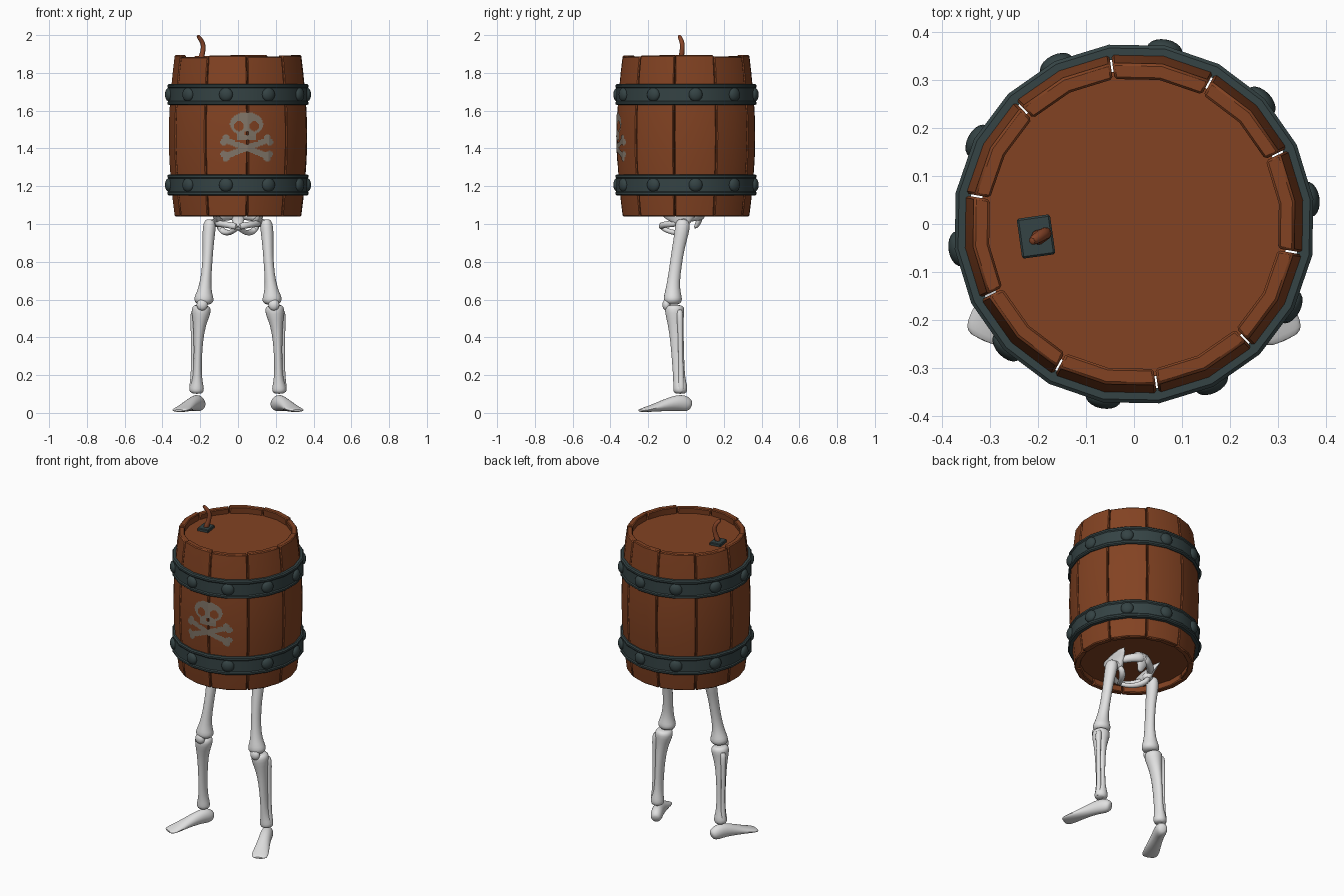
import bpy, bmesh, math
from mathutils import Vector, Matrix

if "Cube" in bpy.data.objects:
    bpy.data.objects.remove(bpy.data.objects["Cube"])

def material(name, rgb):
    m = bpy.data.materials.new(name)
    m.diffuse_color = (*rgb, 1)
    m.use_nodes = True
    m.node_tree.nodes["Principled BSDF"].inputs["Base Color"].default_value = m.diffuse_color
    return m

WOOD = material("brown wood", (0.225, 0.055, 0.016))
IRON = material("dark iron", (0.035, 0.056, 0.058))
BONE = material("bone white", (0.75, 0.75, 0.75))
PAINT = material("faded paint", (0.22, 0.18, 0.14))
FUSE = material("fuse brown", (0.25, 0.06, 0.022))

def finish(name, bm, mat, smooth=None, mirror=False, bevel=0, subsurf=False):
    bmesh.ops.recalc_face_normals(bm, faces=bm.faces)
    me = bpy.data.meshes.new(name)
    bm.to_mesh(me)
    bm.free()
    ob = bpy.data.objects.new(name, me)
    bpy.context.collection.objects.link(ob)
    me.materials.append(mat)
    if bevel:
        b = ob.modifiers.new("bevel", 'BEVEL')
        b.width, b.segments = bevel, 1
    if mirror:
        ob.modifiers.new("mirror", 'MIRROR').use_mirror_merge = False
    if subsurf:
        s = ob.modifiers.new("smooth", 'SUBSURF')
        s.levels = s.render_levels = 1
    if smooth:
        bpy.ops.object.select_all(action='DESELECT')
        ob.select_set(True)
        bpy.context.view_layer.objects.active = ob
        bpy.ops.object.shade_smooth_by_angle(angle=math.radians(smooth))
    return ob

def loft(name, pts, ref, mat=BONE, sides=12, mirror=True):
    """Tube through (x, y, z, half width, half depth) points."""
    bm = bmesh.new()
    P = [Vector(p[:3]) for p in pts]
    rings = []
    for i, p in enumerate(pts):
        t = (P[min(i + 1, len(P) - 1)] - P[max(i - 1, 0)]).normalized()
        s = t.cross(Vector(ref)).normalized()
        u = s.cross(t)
        rings.append([bm.verts.new(P[i] + s * p[3] * math.cos(k * math.tau / sides)
                                   + u * p[4] * math.sin(k * math.tau / sides)) for k in range(sides)])
    for a, b in zip(rings, rings[1:]):
        for k in range(sides):
            j = (k + 1) % sides
            bm.faces.new((a[k], a[j], b[j], b[k]))
    bm.faces.new(rings[0])
    bm.faces.new(rings[-1])
    return finish(name, bm, mat, 60, mirror, 0, True)

def polar(r, deg, z):
    a = math.radians(deg)
    return Vector((r * math.cos(a), r * math.sin(a), z))

PROFILE = [(1.04, .338), (1.12, .348), (1.22, .358), (1.34, .367), (1.465, .37),
           (1.59, .367), (1.71, .358), (1.81, .348), (1.89, .338)]

def barrel_r(z):
    for (z0, r0), (z1, r1) in zip(PROFILE, PROFILE[1:]):
        if z <= z1:
            return r0 + (r1 - r0) * (z - z0) / (z1 - z0)
    return PROFILE[-1][1]

# Barrel staves: ten bulging planks with tiny gaps and uneven tops
tops = [.004, -.004, .005, 0, -.005, .004, -.006, .002, -.004, .003]
for n in range(10):
    start = -10 + 36 * n
    bm = bmesh.new()
    grid = []
    for i, (z, r) in enumerate(PROFILE):
        zz = z + (tops[n] if i == len(PROFILE) - 1 else 0)
        angs = (start + .35, start + 18, start + 35.65)
        grid.append([bm.verts.new(polar(r, a, zz)) for a in angs] +
                    [bm.verts.new(polar(r - .034, a, zz)) for a in reversed(angs)])
    for a, b in zip(grid, grid[1:]):
        for k in range(6):
            j = (k + 1) % 6
            bm.faces.new((a[k], a[j], b[j], b[k]))
    bm.faces.new(grid[0])
    bm.faces.new(grid[-1])
    finish(f"barrel_stave_{n}", bm, WOOD, 30, bevel=.005)

# Recessed top and bottom boards
for name, z in (("barrel_lid", 1.84), ("barrel_bottom", 1.09)):
    bm = bmesh.new()
    bmesh.ops.create_cone(bm, cap_ends=True, segments=20, radius1=.32, radius2=.32, depth=.02,
                          matrix=Matrix.Translation((0, 0, z)) @ Matrix.Rotation(math.radians(-10), 4, 'Z'))
    finish(name, bm, WOOD)

# Iron hoops with rims, and domed rivets centred on each stave
for label, zc in (("upper", 1.685), ("lower", 1.207)):
    bm = bmesh.new()
    prof = [(.345, -.056), (.37, -.056), (.377, -.05), (.377, -.04), (.372, -.034),
            (.372, .034), (.377, .04), (.377, .05), (.37, .056), (.345, .056)]
    rings = [[bm.verts.new(polar(r, -10 + 18 * k, zc + z)) for r, z in prof] for k in range(20)]
    for k in range(20):
        a, b = rings[k], rings[(k + 1) % 20]
        for i in range(len(prof)):
            j = (i + 1) % len(prof)
            bm.faces.new((a[i], a[j], b[j], b[i]))
    finish(label + "_hoop", bm, IRON, 30)
    bm = bmesh.new()
    for k in range(10):
        a = 8 + 36 * k
        mat = (Matrix.Translation(polar(.368, a, zc)) @ Matrix.Rotation(math.radians(a), 4, 'Z')
               @ Matrix.Diagonal((.022, .037, .037, 1)) @ Matrix.Rotation(math.pi / 2, 4, 'Y'))
        bmesh.ops.create_uvsphere(bm, u_segments=14, v_segments=10, radius=1, matrix=mat)
    finish(label + "_rivets", bm, IRON, 60)

# Painted skull and crossed bones: thin cells laid on the barrel front
def painted(u, z):
    u = abs(u)
    v = z - 1.402
    if math.hypot(u - .04, z - 1.518) < .026 or (u < .012 and 1.468 < z < 1.49):
        return False
    if (u / .088) ** 2 + ((z - 1.53) / .062) ** 2 < 1 or (u < .05 and 1.445 < z < 1.5):
        return True
    for s in (1, -1):
        w = v * s
        if u < .115 and abs(w - u * .38) < .017:
            return z < 1.435 or u > .06
        if math.hypot(u - .12, w - .032) < .019 or math.hypot(u - .108, w - .056) < .017:
            return True
    return False

def on_barrel(x, z):
    a = math.degrees(math.asin(x / .365)) - 90
    d = (a + 10) % 18 - 9
    r = barrel_r(z) * math.cos(math.radians(9)) / math.cos(math.radians(d))
    return polar(r + .003, a, z)

bm = bmesh.new()
c = .005
for i in range(-30, 30):
    for k in range(60):
        u, z = i * c, 1.31 + k * c
        if painted(u + c / 2, z + c / 2):
            bm.faces.new([bm.verts.new(on_barrel(.045 + u + p * c, z + q * c))
                          for p, q in ((0, 0), (1, 0), (1, 1), (0, 1))])
bmesh.ops.remove_doubles(bm, verts=bm.verts, dist=.0005)
finish("painted_skull", bm, PAINT)

# Fuse and its iron plate
bm = bmesh.new()
bmesh.ops.create_cube(bm, size=1, matrix=Matrix.Translation((-.204, -.026, 1.856))
                      @ Matrix.Rotation(math.radians(8), 4, 'Z') @ Matrix.Diagonal((.07, .084, .022, 1)))
finish("fuse_plate", bm, IRON, bevel=.004)
loft("fuse", [(-.205, -.03, 1.855, .02, .02), (-.193, -.025, 1.885, .016, .016), (-.184, -.02, 1.92, .014, .014),
              (-.183, -.018, 1.955, .014, .014), (-.2, -.028, 1.98, .013, .013), (-.216, -.038, 2.0, .01, .01)],
     (0, 1, 0), FUSE, 8, False)

# Leg bones (left side, mirrored)
Y, Z = (0, 1, 0), (0, 0, 1)
loft("thigh_bones", [(-.145, -.015, 1.025, .02, .025), (-.15, -.017, 1.005, .036, .042), (-.155, -.023, .95, .035, .039),
                     (-.158, -.04, .88, .029, .034), (-.163, -.055, .78, .027, .033), (-.172, -.067, .69, .03, .034),
                     (-.178, -.07, .635, .042, .044), (-.18, -.07, .605, .056, .052), (-.182, -.07, .585, .05, .048),
                     (-.182, -.07, .572, .03, .03)], Y)
loft("hip_balls", [(-.155, -.018, .995, .025, .025), (-.13, -.015, 1.005, .02, .02), (-.11, -.01, 1.01, .03, .03),
                   (-.09, -.008, 1.012, .026, .026), (-.078, -.006, 1.014, .01, .01)], Y)
loft("shin_bones", [(-.192, -.06, .572, .032, .035), (-.193, -.06, .56, .052, .054), (-.195, -.06, .53, .053, .053),
                    (-.204, -.055, .47, .035, .042), (-.21, -.047, .38, .025, .037), (-.213, -.042, .28, .022, .034),
                    (-.215, -.037, .19, .024, .032), (-.217, -.031, .145, .036, .038), (-.219, -.03, .118, .042, .04),
                    (-.219, -.03, .1, .028, .03)], Y)
loft("calf_bones", [(-.228, -.035, .55, .014, .014), (-.236, -.032, .52, .02, .02), (-.238, -.03, .45, .012, .014),
                    (-.238, -.028, .3, .011, .013), (-.238, -.026, .18, .012, .014), (-.243, -.026, .13, .019, .02),
                    (-.242, -.026, .105, .012, .014)], Y)
bm = bmesh.new()
bmesh.ops.create_uvsphere(bm, u_segments=14, v_segments=10, radius=1,
                          matrix=Matrix.Translation((-.19, -.103, .572)) @ Matrix.Diagonal((.03, .022, .031, 1)))
finish("kneecaps", bm, BONE, 60, True)

# Feet pointing outward, flattening towards the toes
foot = [(-.034, .04, .018, .02), (-.022, .045, .032, .036), (.01, .055, .037, .047), (.05, .056, .037, .043),
        (.11, .045, .038, .034), (.17, .032, .045, .023), (.22, .022, .05, .015), (.25, .017, .047, .01), (.262, .015, .03, .006)]
loft("feet", [(-.207 - .41 * s, -.005 - .91 * s, z - .003, a, b) for s, z, a, b in foot], Z)

# Pelvis: hip wings, pubic arch, seat loops and tail bone
loft("hip_wings", [(-.105, -.012, .985, .02, .03), (-.105, -.015, 1.015, .026, .05),
                   (-.115, -.025, 1.045, .016, .1), (-.135, -.03, 1.085, .012, .12)], Y)
loft("pubic_arch", [(-.115, -.04, 1.005, .02, .02), (-.09, -.09, 1.0, .016, .018), (-.05, -.125, .995, .015, .016),
                    (0, -.135, .985, .016, .022)], Z)
loft("seat_loops", [(-.105, -.005, 1.0, .024, .02), (-.09, .005, .97, .02, .017), (-.07, -.02, .955, .02, .018),
                    (-.045, -.06, .952, .015, .014), (-.022, -.1, .965, .013, .013), (0, -.13, .982, .014, .014)], Z)
loft("back_ridges", [(-.11, .01, 1.03, .022, .022), (-.08, .05, 1.04, .022, .025), (-.03, .08, 1.05, .022, .03),
                     (0, .085, 1.055, .022, .03)], Z)
loft("tail_bone", [(0, .06, 1.1, .06, .03), (0, .075, 1.055, .05, .024), (0, .07, 1.01, .03, .016),
                   (0, .045, .975, .012, .01)], Y, mirror=False)
